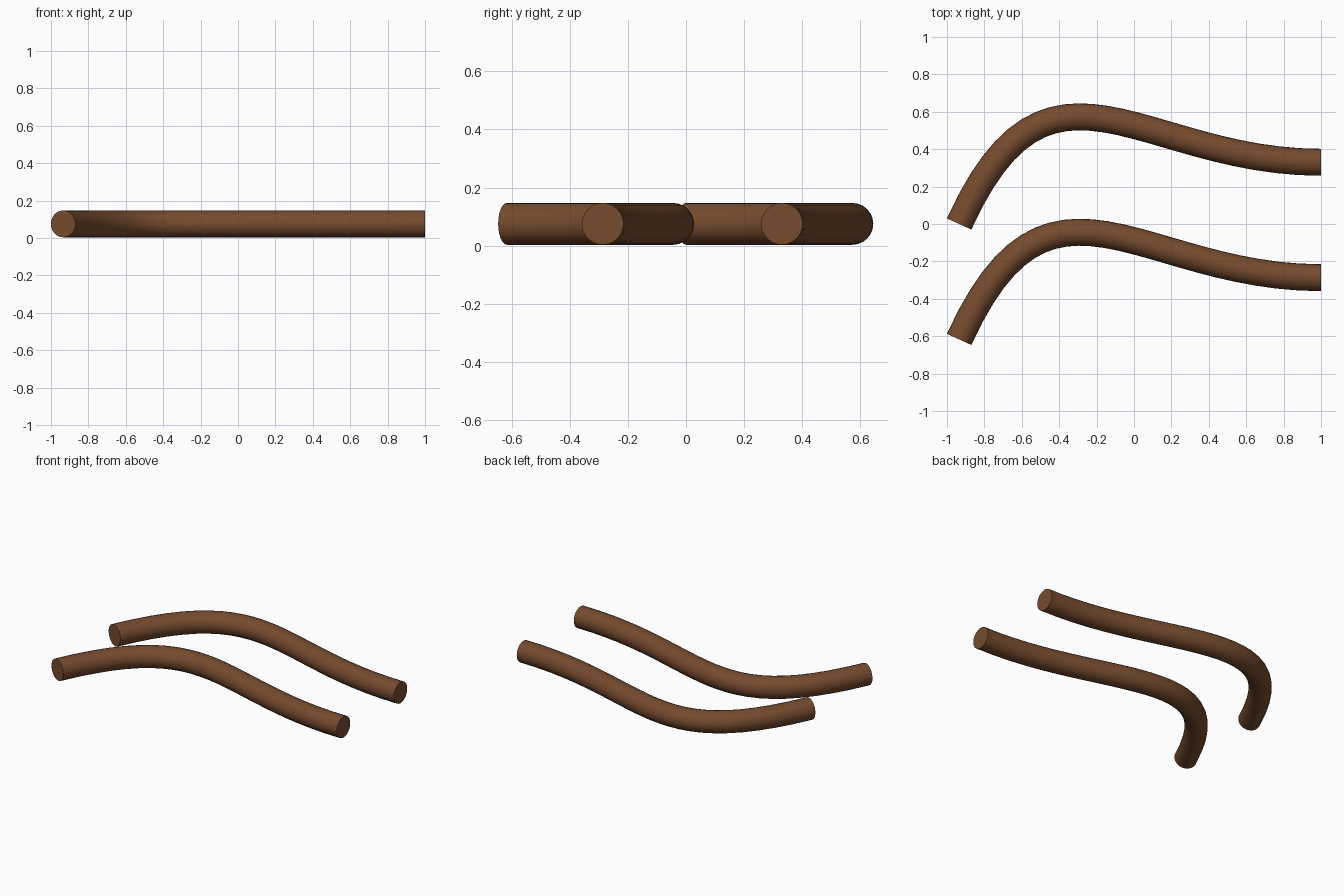
import bpy

if "Cube" in bpy.data.objects:
    bpy.data.objects.remove(bpy.data.objects["Cube"])

# Brown material shared by both rods
brown = bpy.data.materials.new("brown")
brown.diffuse_color = (0.18, 0.07, 0.027, 1.0)
brown.use_nodes = True
brown.node_tree.nodes["Principled BSDF"].inputs["Base Color"].default_value = brown.diffuse_color

RADIUS = 0.072


def bent_rod(name, y_offset):
    """Round capped tube swept along one bezier segment."""
    curve = bpy.data.curves.new(name, 'CURVE')
    curve.dimensions = '3D'
    curve.resolution_u = 24
    curve.bevel_depth = RADIUS
    curve.bevel_resolution = 10
    curve.use_fill_caps = True
    spline = curve.splines.new('BEZIER')
    spline.bezier_points.add(1)
    path = [((-1.41, -1.055), (-0.935, 0.0), (-0.455, 1.055)),
            ((0.03, 0.33), (1.0, 0.33), (1.97, 0.33))]
    for point, (left, co, right) in zip(spline.bezier_points, path):
        point.handle_left_type = point.handle_right_type = 'FREE'
        point.co = (*co, 0)
        point.handle_left = (*left, 0)
        point.handle_right = (*right, 0)
    rod = bpy.data.objects.new(name, curve)
    rod.location = (0, y_offset, RADIUS + 0.003)
    bpy.context.collection.objects.link(rod)
    curve.materials.append(brown)

    # Turn into a mesh with smooth sides and crisp end caps
    bpy.ops.object.select_all(action='DESELECT')
    rod.select_set(True)
    bpy.context.view_layer.objects.active = rod
    bpy.ops.object.convert(target='MESH')
    bpy.ops.object.shade_smooth_by_angle()


# Two identical rods side by side
bent_rod("back_rod", 0.0)
bent_rod("front_rod", -0.617)
